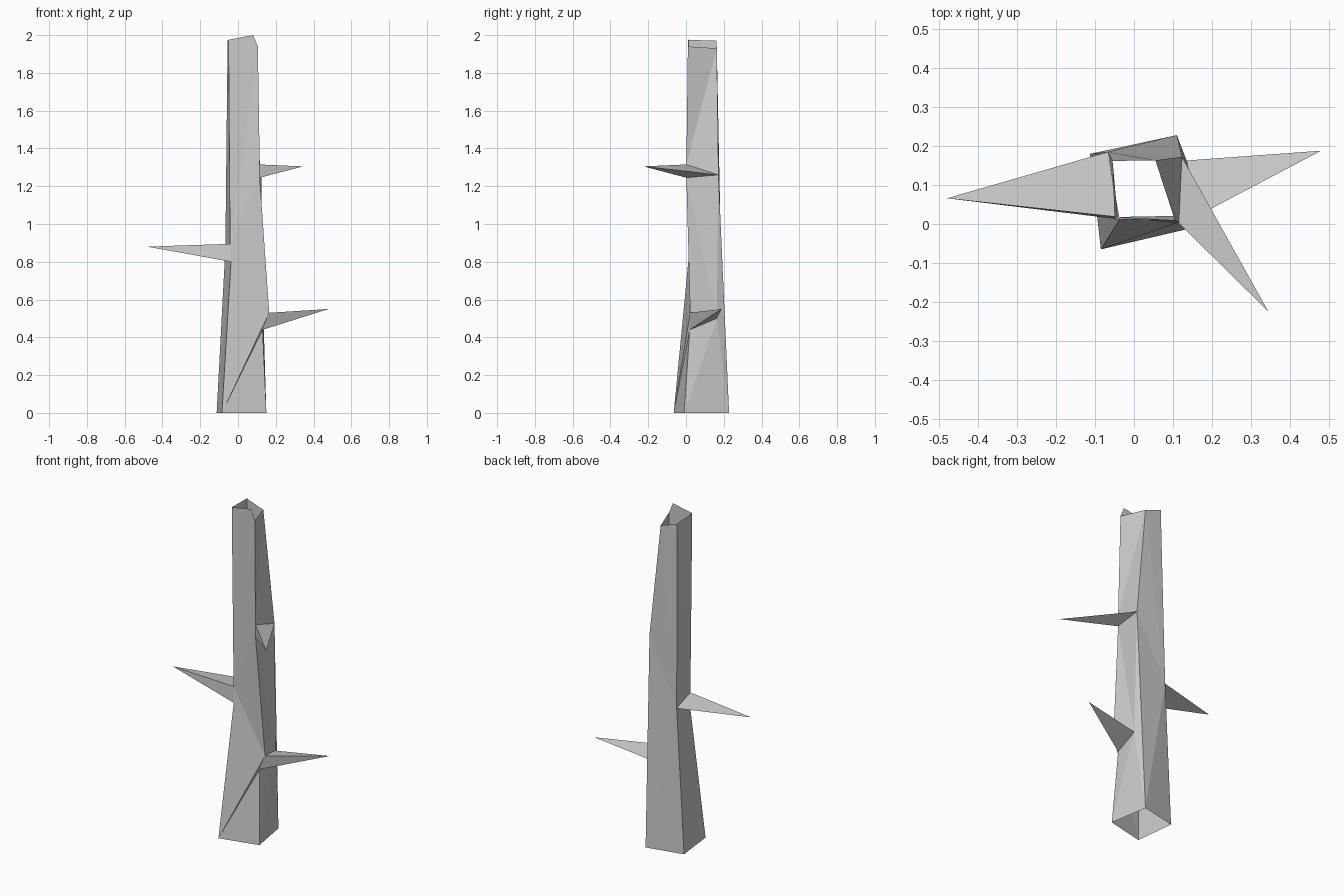
import bpy, bmesh

if "Cube" in bpy.data.objects:
    bpy.data.objects.remove(bpy.data.objects["Cube"])

bm = bmesh.new()

def chain(*pts):
    return [bm.verts.new(p) for p in pts]

def face(*vs):
    return bm.faces.new(vs)

def zip_side(a, b, skip=()):
    """Triangulate between two corner edges (a = left, b = right), bottom to top.
    A triangle made only of 'skip' vertices is left open for a branch."""
    i = j = 0
    while i < len(a) - 1 or j < len(b) - 1:
        up_a = j == len(b) - 1 or (i < len(a) - 1 and a[i + 1].co.z < b[j + 1].co.z)
        tri = (a[i], b[j], a[i + 1] if up_a else b[j + 1])
        if not set(tri) <= set(skip):
            face(*tri)
        i, j = (i + 1, j) if up_a else (i, j + 1)

def branch(base, tip):
    t = bm.verts.new(tip)
    for k in range(3):
        face(base[k], base[(k + 1) % 3], t)

# Corner edges of the hollow four-sided trunk, bottom to top
fl = chain((-.085, -.065, 0), (-.037, .012, .80), (-.042, .018, .895), (-.05, .012, 1.975))
fr = chain((.15, -.01, 0), (.13, .02, .44), (.165, .022, .53), (.115, .002, 1.245),
           (.115, .002, 1.315), (.105, .01, 1.94))
br = chain((.11, .228, 0), (.123, .172, 1.26), (.055, .163, 1.93))
bl = chain((-.113, .18, 0), (-.067, .185, .87), (-.055, .162, 1.97))
peak, knot = chain((.08, .01, 2.0), (.135, .163, .50))

# Branch roots on the trunk
left_root = (bl[1], fl[1], fl[2])
low_root = (fr[1], knot, fr[2])
high_root = (fr[3], br[1], fr[4])

# Trunk sides (open at the top and bottom)
zip_side(fl, fr)
face(fl[-1], fr[-1], peak)
zip_side(br, bl)
zip_side(bl, fl, left_root)
ring = (fr[2], fr[3], br[1], br[0], fr[0], fr[1])
for p, q in zip(ring, ring[1:]):
    face(knot, q, p)
face(fr[4], br[1], br[2])
face(fr[4], br[2], fr[5])

# Pointed branches
branch(left_root, (-.48, .066, .88))
branch(low_root, (.48, .188, .55))
branch(high_root, (.345, -.225, 1.305))

bmesh.ops.recalc_face_normals(bm, faces=bm.faces)
mesh = bpy.data.meshes.new("dead_tree_trunk")
bm.to_mesh(mesh)
bm.free()
bpy.context.collection.objects.link(bpy.data.objects.new("dead_tree_trunk", mesh))
